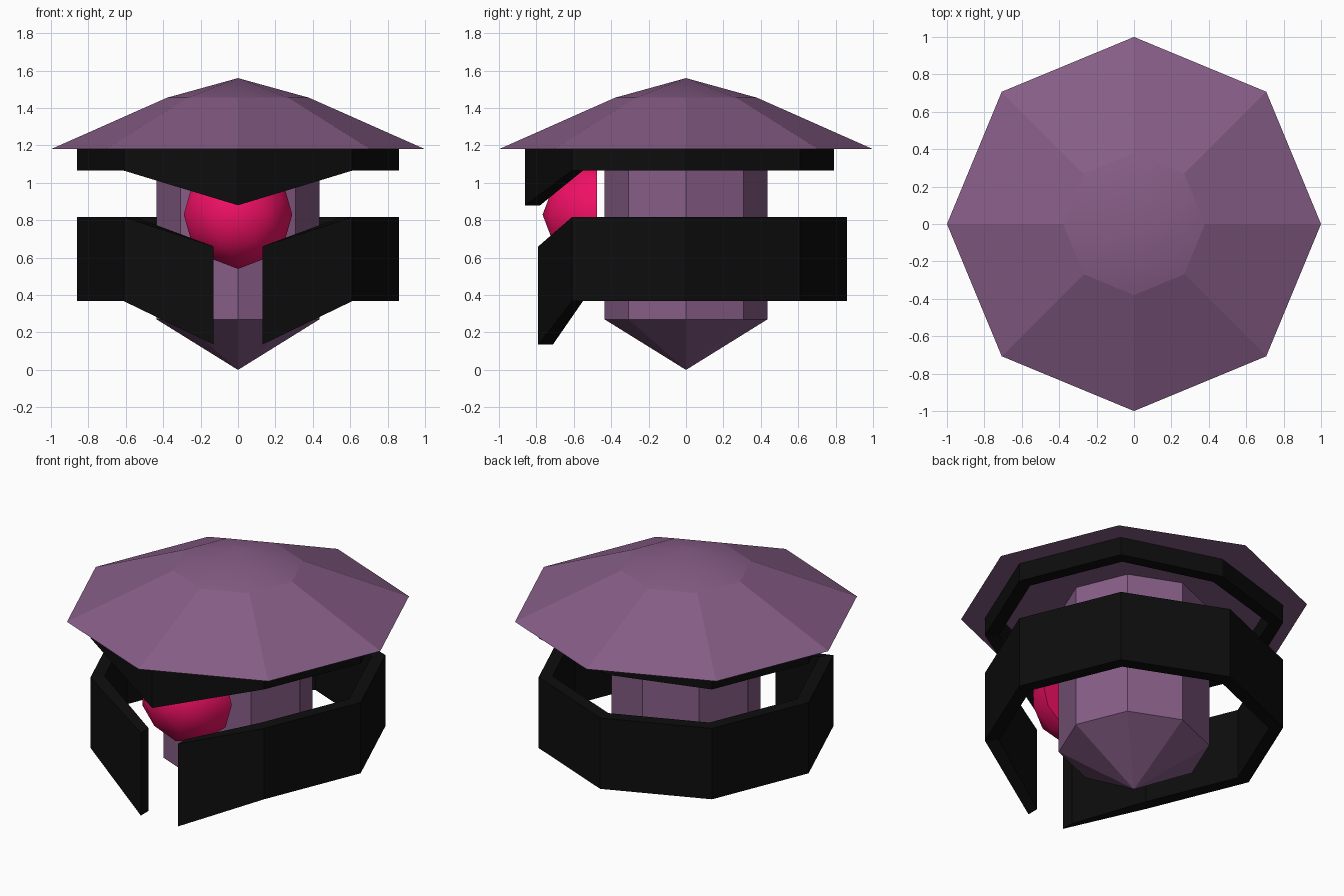
import bpy, bmesh
from math import sin, cos, radians, sqrt
from mathutils import Vector

if "Cube" in bpy.data.objects:
    bpy.data.objects.remove(bpy.data.objects["Cube"])


def material(name, rgb):
    m = bpy.data.materials.new(name)
    m.diffuse_color = (*rgb, 1)
    m.use_nodes = True
    m.node_tree.nodes["Principled BSDF"].inputs["Base Color"].default_value = m.diffuse_color
    return m


PURPLE = material("purple", (0.24, 0.11, 0.24))
BLACK = material("black", (0.004, 0.004, 0.004))
PINK = material("pink", (0.88, 0.005, 0.13))


def finish(bm, name, mat):
    bmesh.ops.recalc_face_normals(bm, faces=bm.faces[:])
    me = bpy.data.meshes.new(name)
    bm.to_mesh(me)
    bm.free()
    me.materials.append(mat)
    ob = bpy.data.objects.new(name, me)
    bpy.context.collection.objects.link(ob)
    return ob


def polar(r, deg):
    return (r * cos(radians(deg)), r * sin(radians(deg)))


def octagon_lathe(name, rings, mat):
    """Stack of octagons (radius, z); radius 0 closes to a point."""
    bm = bmesh.new()
    for r, z in rings:
        for k in range(8):
            bm.verts.new((*polar(r, 45 * k), z))
    bm.verts.ensure_lookup_table()
    v = bm.verts
    n = len(rings)
    for i in range(n - 1):
        for k in range(8):
            j = (k + 1) % 8
            bm.faces.new((v[8*i + k], v[8*i + j], v[8*i + 8 + j], v[8*i + 8 + k]))
    for i in (0, n - 1):
        if rings[i][0] > 0:
            bm.faces.new([v[8*i + k] for k in range(8)])
    bmesh.ops.remove_doubles(bm, verts=bm.verts[:], dist=1e-4)
    return finish(bm, name, mat)


def band(name, columns, closed):
    """Thick wall through columns of (outer xy, inner xy, bottom, top)."""
    bm = bmesh.new()
    cols = [[bm.verts.new((*p, z)) for p, z in ((o, b), (o, t), (i, t), (i, b))]
            for o, i, b, t in columns]
    n = len(cols)
    for k in range(n if closed else n - 1):
        a, c = cols[k], cols[(k + 1) % n]
        for s in range(4):
            q = (s + 1) % 4
            bm.faces.new((a[s], c[s], c[q], a[q]))
    if not closed:
        bm.faces.new(cols[0])
        bm.faces.new(cols[-1])
    return finish(bm, name, BLACK)


# Roof: flat outer facets, softly shaded cap
roof = octagon_lathe("roof", [(1, 1.18), (0.38, 1.455), (0, 1.56)], PURPLE)
for p in roof.data.polygons:
    p.use_smooth = p.center.z > 1.46

# Central column with pointed base
octagon_lathe("body", [(0, 0), (0.435, 0.27), (0.435, 1.18)], PURPLE)

# Upper band: dips to a point in front, slightly flattened behind
OUT, INN = 0.862, 0.78
upper = []
for k in range(8):
    a = 45 * k
    shrink = 0.07 if a == 90 else 0
    upper.append((polar(OUT - shrink, a), polar(INN - shrink, a),
                  0.88 if a == 270 else 1.065, 1.18))
band("upper_band", upper, True)

# Lower band: open at the front, ends swept downwards
lower = [((0.13, -0.79), (0.13, -0.712), 0.135, 0.66)]
lower += [(polar(OUT, a), polar(INN, a), 0.367, 0.817) for a in range(-45, 226, 45)]
lower += [((-0.13, -0.79), (-0.13, -0.712), 0.135, 0.66)]
band("lower_band", lower, False)

# Eye: front half of a once-divided icosahedron
R, G = 0.29, (1 + sqrt(5)) / 2
bm = bmesh.new()
for s in (-1, 1):
    for t in (-G, G):
        for co in ((t, 0, s), (s, t, 0), (0, s, t)):
            bm.verts.new(co)
bmesh.ops.convex_hull(bm, input=bm.verts[:])
bmesh.ops.subdivide_edges(bm, edges=bm.edges[:], cuts=1, use_grid_fill=True)
for v in bm.verts:
    v.co = v.co.normalized() * R
bmesh.ops.bisect_plane(bm, geom=bm.verts[:] + bm.edges[:] + bm.faces[:], dist=1e-5,
                       plane_co=(0, 0, 0), plane_no=(0, 1, 0), clear_outer=True)
bmesh.ops.holes_fill(bm, edges=[e for e in bm.edges if e.is_boundary], sides=0)
for f in bm.faces:
    f.smooth = abs(f.normal.y) < 0.999 or f.calc_center_median().y < -0.01
bmesh.ops.translate(bm, verts=bm.verts[:], vec=Vector((0, -0.477, 0.83)))
finish(bm, "eye", PINK)
